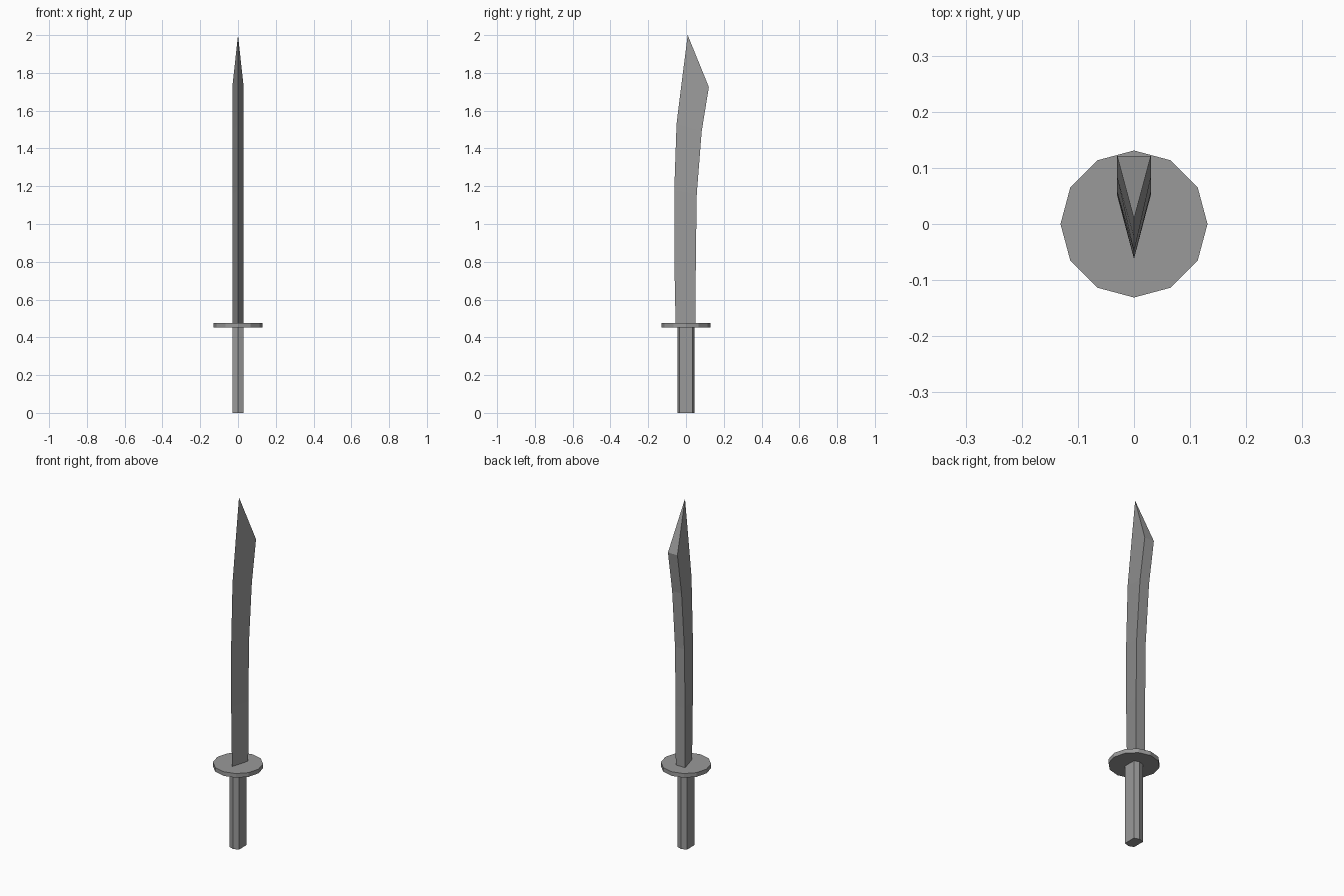
import bpy
import bmesh
from math import cos, sin, pi

cube = bpy.data.objects.get("Cube")
if cube:
    bpy.data.objects.remove(cube, do_unlink=True)

# One plain grey for the whole sword
grey = bpy.data.materials.new("steel grey")
grey.use_nodes = True
colour = (0.32, 0.32, 0.32, 1)
grey.diffuse_color = colour
grey.node_tree.nodes["Principled BSDF"].inputs["Base Color"].default_value = colour


def loft(name, rings, tip=None):
    """Skin equal rings of points bottom to top, ending in a cap or a point."""
    bm = bmesh.new()
    loops = [[bm.verts.new(p) for p in ring] for ring in rings]
    n = len(loops[0])
    for low, high in zip(loops, loops[1:]):
        for i in range(n):
            j = (i + 1) % n
            bm.faces.new((low[i], low[j], high[j], high[i]))
    bm.faces.new(loops[0][::-1])
    if tip:
        point = bm.verts.new(tip)
        for i in range(n):
            bm.faces.new((loops[-1][i], loops[-1][(i + 1) % n], point))
    else:
        bm.faces.new(loops[-1])
    bmesh.ops.recalc_face_normals(bm, faces=bm.faces)
    mesh = bpy.data.meshes.new(name)
    bm.to_mesh(mesh)
    bm.free()
    mesh.materials.append(grey)
    obj = bpy.data.objects.new(name, mesh)
    bpy.context.collection.objects.link(obj)
    return obj


def prism(name, outline, z0, z1):
    return loft(name, [[(x, y, z) for x, y in outline] for z in (z0, z1)])


# Grip: six-sided bar with shallow ridges front and back
half = [(0.03, -0.035), (0.03, 0.035), (0, 0.045)]
prism("grip", half + [(-x, -y) for x, y in half], 0, 0.455)

# Guard: twelve-sided disc
disc = [(0.131 * cos(i * pi / 6), 0.131 * sin(i * pi / 6)) for i in range(12)]
prism("guard", disc, 0.453, 0.477)

# Blade: curved wedge, each station is (edge y, edge z, spine y, spine z)
stations = [
    (-0.055, 0.47, 0.05, 0.47),
    (-0.062, 0.82, 0.052, 0.82),
    (-0.062, 1.18, 0.057, 1.16),
    (-0.05, 1.53, 0.083, 1.49),
    (-0.024, 1.74, 0.121, 1.725),
]
wedges = [[(0, ey, ez), (0.03, sy, sz), (-0.03, sy, sz)]
          for ey, ez, sy, sz in stations]
loft("blade", wedges, tip=(0, 0.009, 2))
